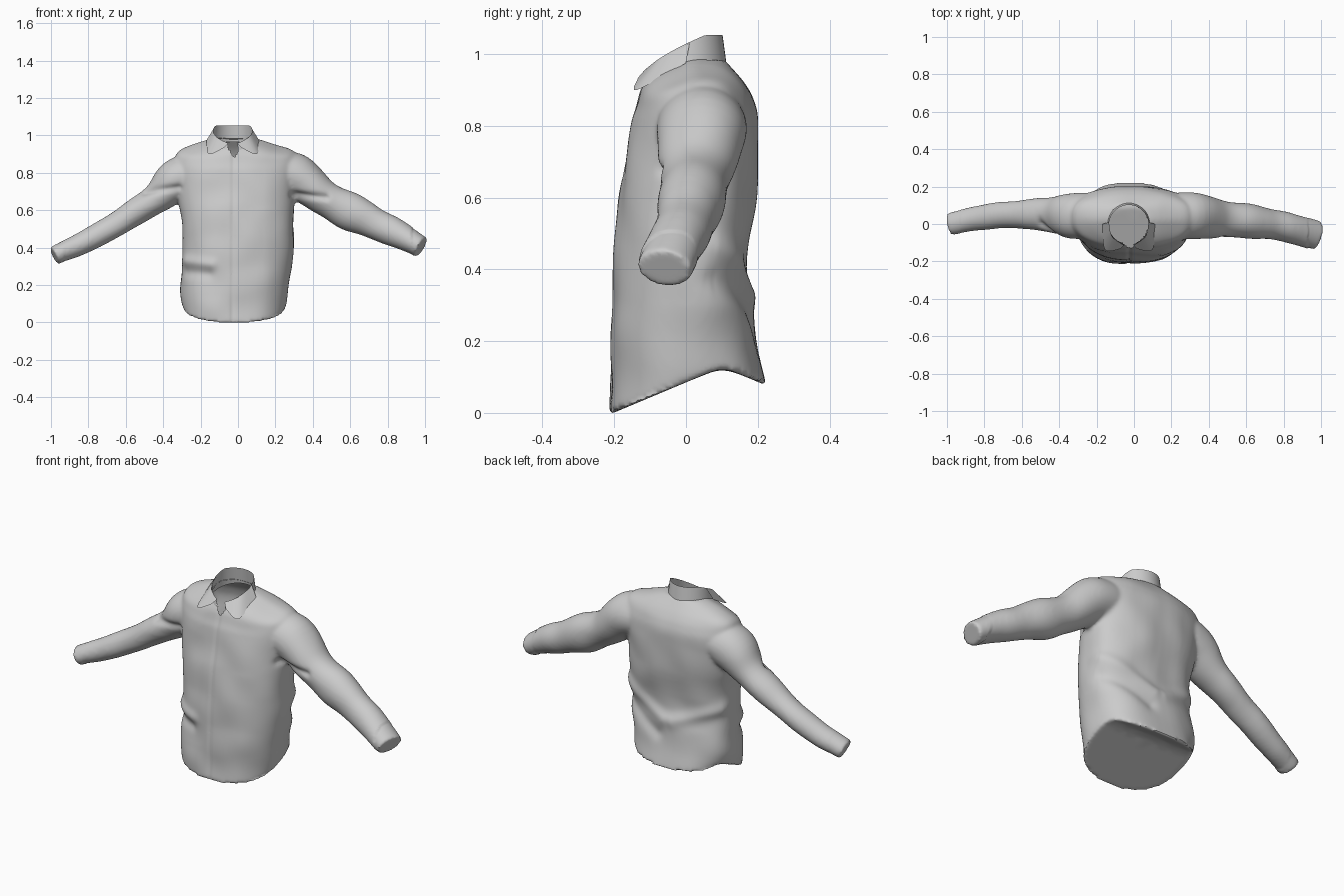
import bpy, bmesh, math
from mathutils import Vector, noise

if "Cube" in bpy.data.objects:
    bpy.data.objects.remove(bpy.data.objects["Cube"])

N = 56
TURN = [2 * math.pi * i / N for i in range(N)]


def spline(rows, steps):
    """Catmull-Rom resampling of rows of numbers."""
    out = []
    for i in range(len(rows) - 1):
        a, b, c, d = (rows[max(0, min(len(rows) - 1, i + k))] for k in (-1, 0, 1, 2))
        for t in (s / steps for s in range(steps)):
            out.append([0.5 * (2 * q + (r - p) * t + (2 * p - 5 * q + 4 * r - w) * t * t
                               + (3 * q - p - 3 * r + w) * t ** 3)
                        for p, q, r, w in zip(a, b, c, d)])
    return out + [list(rows[-1])]


def power(v, e):
    return math.copysign(abs(v) ** e, v)


def bridge(bm, rows, closed):
    """Skin rows of points with quads."""
    vs = [[bm.verts.new(p) for p in r] for r in rows]
    n = len(vs[0])
    for a, b in zip(vs, vs[1:]):
        for i in range(n if closed else n - 1):
            j = (i + 1) % n
            bm.faces.new((a[i], a[j], b[j], b[i]))
    return vs


def solid(bm, rings):
    """Closed tube with fan caps."""
    vs = bridge(bm, rings, True)
    for r in (vs[0], vs[-1]):
        c = bm.verts.new(sum((v.co for v in r), Vector()) / N)
        for i in range(N):
            bm.faces.new((r[i], r[(i + 1) % N], c))


def make(name, bm):
    me = bpy.data.meshes.new(name)
    bmesh.ops.recalc_face_normals(bm, faces=bm.faces)
    bm.to_mesh(me)
    bm.free()
    ob = bpy.data.objects.new(name, me)
    bpy.context.collection.objects.link(ob)
    return ob


def smooth(ob, angle):
    bpy.ops.object.select_all(action='DESELECT')
    ob.select_set(True)
    bpy.context.view_layer.objects.active = ob
    bpy.ops.object.shade_smooth_by_angle(angle=math.radians(angle))


def hem(y):
    """Hem height: low in front, rising to the sides, dipping at the back."""
    return max(-0.004, min(0.12, 0.085 + 0.42 * y)) - max(0, y - 0.12) * 0.42


# Torso: z, left x, right x, front y, back y
TORSO = [(0.0, -0.295, 0.255, -0.214, 0.22), (0.1, -0.31, 0.268, -0.212, 0.203),
         (0.25, -0.302, 0.287, -0.208, 0.187), (0.4, -0.293, 0.295, -0.202, 0.166),
         (0.6, -0.31, 0.3, -0.188, 0.195), (0.8, -0.335, 0.315, -0.153, 0.199),
         (0.87, -0.335, 0.315, -0.138, 0.186), (0.915, -0.315, 0.295, -0.13, 0.165),
         (0.95, -0.24, 0.215, -0.122, 0.14), (0.99, -0.135, 0.08, -0.1, 0.105)]
body = bmesh.new()
rings = []
for z, xl, xr, yf, yb in spline(TORSO, 6):
    ring = []
    ym = 0.03 * max(0, min(1, (z - 0.5) * 3))
    for a in TURN:
        c, s = math.cos(a), math.sin(a)
        e = 0.78 if s > 0 else 0.86
        x = (xl + xr) / 2 + (xr - xl) / 2 * power(c, e)
        y = ym + (yb - ym if s > 0 else ym - yf) * power(s, e)
        lean = 0.4 * max(0, 0.02 - y) * max(0, min(1, (z - 0.82) / 0.16))
        ring.append((x, y, z + hem(y) * max(0, 1 - z / 0.4) - lean))
    rings.append(ring)
# underside follows the hem curve
under = [[(x * k, y * k, hem(y * k)) for x, y, z in rings[0]] for k in (0.1, 0.4, 0.6, 0.8, 0.92)]
solid(body, under + rings)

# Sleeves: x, y, z, half thickness, half depth
LEFT = [(-0.2, 0.04, 0.81, 0.11, 0.12), (-0.33, 0.045, 0.758, 0.112, 0.122),
        (-0.46, 0.05, 0.647, 0.08, 0.092), (-0.74, 0.045, 0.473, 0.063, 0.069),
        (-0.983, 0.0, 0.357, 0.05, 0.06)]
RIGHT = [(0.18, 0.04, 0.82, 0.11, 0.12), (0.32, 0.042, 0.773, 0.118, 0.125),
         (0.46, 0.025, 0.668, 0.094, 0.1), (0.6, 0.015, 0.59, 0.1, 0.094),
         (0.8, -0.015, 0.5, 0.079, 0.08), (0.98, -0.06, 0.402, 0.058, 0.078)]
for path in (LEFT, RIGHT):
    pts = spline(path, 7)
    rings = []
    for k, (x, y, z, a, b) in enumerate(pts):
        p, q = pts[max(0, k - 1)], pts[min(len(pts) - 1, k + 1)]
        t = (Vector(q[:3]) - Vector(p[:3])).normalized()
        side = Vector((0, 1, 0))
        side = (side - t * side.dot(t)).normalized()
        up = t.cross(side)
        rings.append([Vector((x, y, z)) + up * a * math.cos(u) + side * b * math.sin(u)
                      for u in TURN])
    solid(body, rings)

# Fuse torso and sleeves into one cloth skin
shirt = make("shirt_body", body)
m = shirt.modifiers.new("fuse", 'REMESH')
m.mode, m.voxel_size = 'VOXEL', 0.009
m = shirt.modifiers.new("soften", 'SMOOTH')
m.factor, m.iterations = 0.5, 9
mesh = bpy.data.meshes.new_from_object(
    shirt.evaluated_get(bpy.context.evaluated_depsgraph_get()))
shirt.modifiers.clear()
shirt.data = mesh

# Folds: start x z, end x z, front or back, height, width
FOLDS = [(-0.29, 0.33, -0.14, 0.31, -1, 0.012, 0.03),
         (-0.29, 0.27, -0.16, 0.26, -1, -0.01, 0.03),
         (-0.32, 0.72, -0.5, 0.70, -1, -0.013, 0.02),
         (0.3, 0.68, 0.47, 0.67, -1, -0.014, 0.02),
         (0.29, 0.47, 0.02, 0.33, 1, 0.014, 0.035),
         (-0.29, 0.43, -0.04, 0.33, 1, 0.013, 0.035),
         (0.28, 0.37, 0.05, 0.25, 1, -0.012, 0.035),
         (-0.03, 0.0, -0.025, 0.9, -1, -0.005, 0.009)]
bm = bmesh.new()
bm.from_mesh(mesh)
bm.normal_update()
moves = []
for v in bm.verts:
    p = v.co
    d = 0.008 * noise.noise(Vector((p.x * 7, p.y * 6, p.z * 6.5)))
    flat = Vector((p.x, p.z))
    for xa, za, xb, zb, face, h, w in FOLDS:
        if v.normal.y * face > 0:
            a, ab = Vector((xa, za)), Vector((xb - xa, zb - za))
            t = max(0, min(1, (flat - a).dot(ab) / ab.length_squared))
            r = (flat - a - ab * t).length / w
            d += h * math.exp(-r * r) * min(1, v.normal.y * face * 2)
    below = v.normal.z < -0.6 and p.z < 0.16
    moves.append(Vector() if below or abs(p.x) > 0.93 else v.normal * d)
for v, mv in zip(bm.verts, moves):
    v.co += mv

# Neck opening with a small front notch
hole = []
for f in bm.faces:
    c = f.calc_center_median()
    ring = ((c.x + 0.03) / 0.108) ** 2 + (c.y / 0.105) ** 2 < 1
    notch = c.y < -0.06 and abs(c.x + 0.02) < (c.z - 0.88) * 0.6
    if c.z > 0.86 and (ring or notch):
        hole.append(f)
bmesh.ops.delete(bm, geom=hole, context='FACES')
bm.to_mesh(mesh)
bm.free()
smooth(shirt, 50)

# Collar stand: open band, tall at the back, parted at the front
bm = bmesh.new()
rows = []
for t in (0, 0.5, 1):
    row = []
    r = 0.118 - 0.012 * t
    for i in range(41):
        a = math.radians(14 + 332 * i / 40)
        back = (1 - math.cos(a)) / 2
        low, high = 0.905 + 0.06 * back, 0.953 + 0.1 * min(1, 1.2 * back ** 0.7)
        row.append((-0.028 + r * math.sin(a), -0.004 - r * math.cos(a), low + (high - low) * t))
    rows.append(row)
bridge(bm, rows, False)
smooth(make("collar_band", bm), 60)

# Turned-down collar points, mirrored
TOP = [(0.106, 0.01, 1.03), (0.09, -0.066, 0.993), (0.025, -0.114, 0.957)]
LOW = [(0.14, 0.0, 0.975), (0.128, -0.137, 0.9), (0.045, -0.133, 0.935)]
for s, side in ((-1, "left"), (1, "right")):
    bm = bmesh.new()
    flap = spline([[q for p in pair for q in p] for pair in zip(TOP, LOW)], 5)
    bridge(bm, [[(s * f[k] - 0.028, f[k + 1], f[k + 2]) for f in flap] for k in (0, 3)], False)
    smooth(make("collar_point_" + side, bm), 50)
